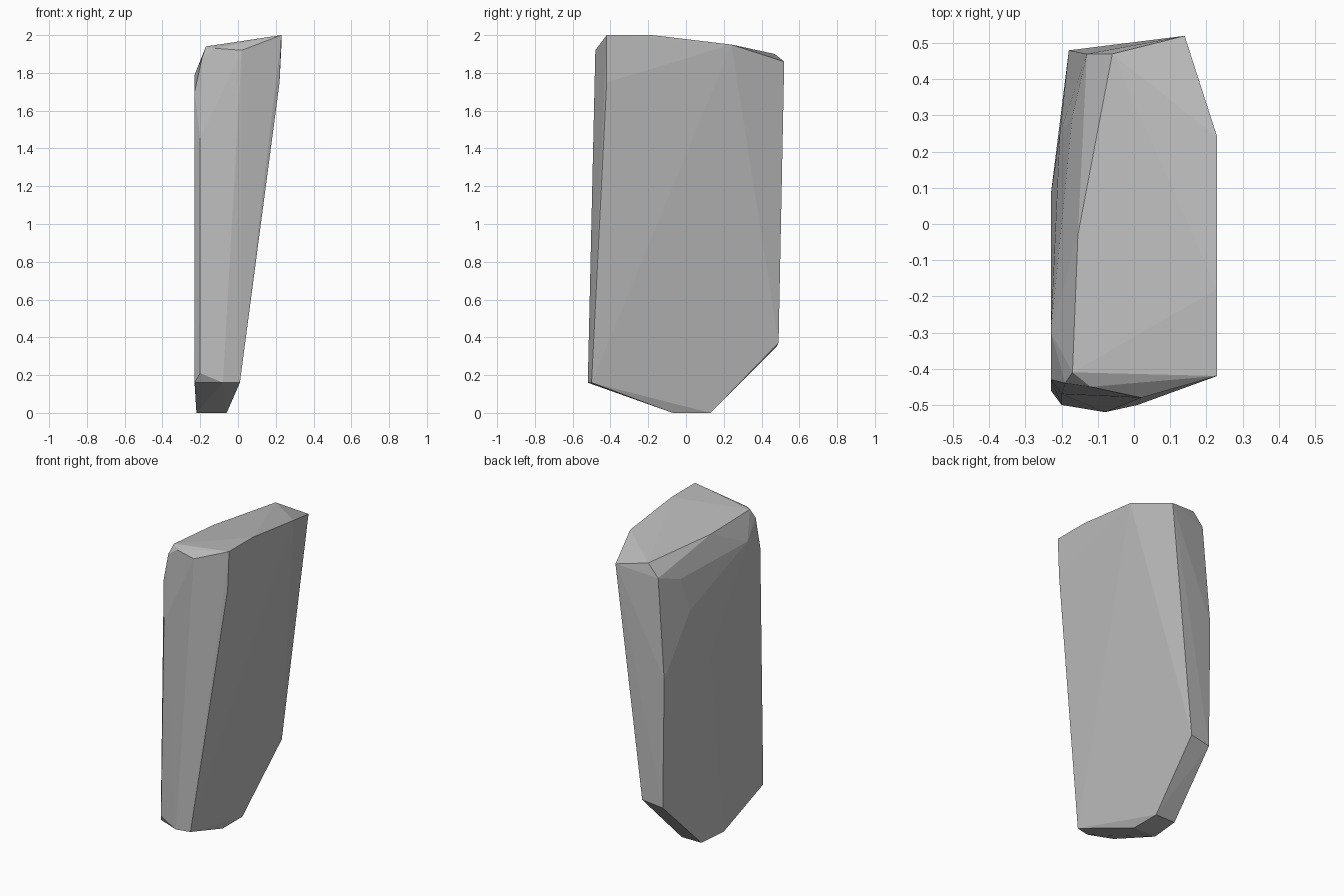
import bpy
import bmesh

cube = bpy.data.objects.get("Cube")
if cube:
    bpy.data.objects.remove(cube, do_unlink=True)

# Plain grey stone
STONE = (0.5, 0.5, 0.5, 1.0)
stone = bpy.data.materials.new("grey stone")
stone.use_nodes = True
stone.diffuse_color = STONE
stone.node_tree.nodes["Principled BSDF"].inputs["Base Color"].default_value = STONE

# Flat foot of the slab
foot = [(-.06, -.07, 0), (-.06, .13, 0), (-.20, .13, 0), (-.22, -.07, 0)]

# Lower corners, where the sides start to taper into the foot
lower = [(.01, -.50, .16), (-.08, -.52, .16), (-.20, -.50, .21),
         (-.23, -.46, .16), (-.23, -.41, .17), (-.03, .49, .37), (-.17, .48, .35)]

# Worn bulge of the left-hand broad side
bulge = [(-.23, -.43, 1.70), (-.23, .08, 1.20), (-.18, .48, 1.18),
         (-.20, -.47, 1.45), (-.23, -.30, 1.79), (-.205, .25, 1.55)]

# Rounded upper shoulder
shoulder = [(-.17, -.41, 1.94), (-.12, -.45, 1.93), (.02, -.48, 1.92),
            (-.155, -.03, 1.92), (-.19, -.44, 1.88), (-.17, .30, 1.76),
            (-.13, .47, 1.82), (-.06, .47, 1.90)]

# Leaning top edge of the right-hand broad side
crest = [(.22, -.42, 1.75), (.23, -.42, 2), (.23, -.18, 2),
         (.23, .24, 1.95), (.14, .52, 1.86)]

# Wrap the corners into one chiselled block
bm = bmesh.new()
for corner in foot + lower + bulge + shoulder + crest:
    bm.verts.new(corner)
hull = bmesh.ops.convex_hull(bm, input=bm.verts[:])
spare = {v for v in hull["geom_interior"] + hull["geom_unused"]
         if isinstance(v, bmesh.types.BMVert)}
bmesh.ops.delete(bm, geom=list(spare), context="VERTS")

# Merge nearly flat facets so the broad sides read as clean planes
bmesh.ops.dissolve_limit(bm, angle_limit=0.02, verts=bm.verts[:], edges=bm.edges[:])
bmesh.ops.recalc_face_normals(bm, faces=bm.faces[:])

mesh = bpy.data.meshes.new("stone_slab")
bm.to_mesh(mesh)
bm.free()
mesh.materials.append(stone)
slab = bpy.data.objects.new("stone_slab", mesh)
bpy.context.collection.objects.link(slab)
